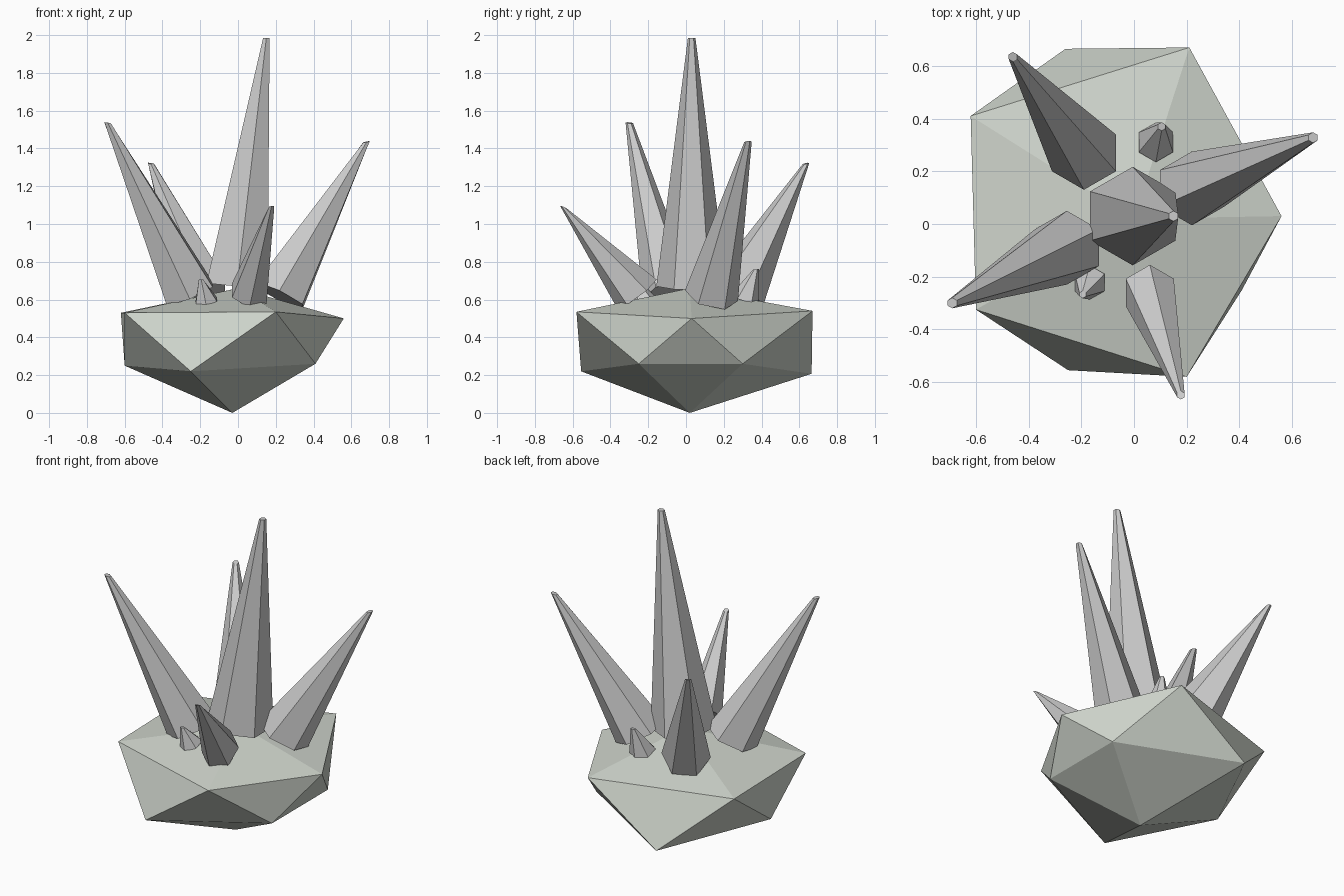
import bpy, bmesh, math
from mathutils import Vector

if "Cube" in bpy.data.objects:
    bpy.data.objects.remove(bpy.data.objects["Cube"])


def make_object(name, bm, color=None):
    bmesh.ops.recalc_face_normals(bm, faces=bm.faces)
    mesh = bpy.data.meshes.new(name)
    bm.to_mesh(mesh)
    bm.free()
    obj = bpy.data.objects.new(name, mesh)
    bpy.context.collection.objects.link(obj)
    if color:
        mat = bpy.data.materials.new(name + "_color")
        mat.diffuse_color = color
        mat.use_nodes = True
        mat.node_tree.nodes["Principled BSDF"].inputs["Base Color"].default_value = mat.diffuse_color
        mesh.materials.append(mat)
    return obj


def rock():
    # irregular 20-sided rock: two rings of five between two poles
    lower = [(-0.25, -0.555, 0.22), (0.41, -0.25, 0.26), (0.41, 0.30, 0.26),
             (-0.26, 0.665, 0.207), (-0.60, 0.02, 0.25)]
    upper = [(0.20, -0.58, 0.535), (0.56, 0.03, 0.50), (0.21, 0.67, 0.54),
             (-0.62, 0.41, 0.53), (-0.60, -0.325, 0.53)]
    bm = bmesh.new()
    lo = [bm.verts.new(p) for p in lower]
    up = [bm.verts.new(p) for p in upper]
    bottom = bm.verts.new((-0.03, 0.02, 0))
    top = bm.verts.new((0, 0.02, 0.66))
    for i in range(5):
        j = (i + 1) % 5
        bm.faces.new((bottom, lo[j], lo[i]))
        bm.faces.new((lo[i], lo[j], up[i]))
        bm.faces.new((lo[j], up[j], up[i]))
        bm.faces.new((top, up[i], up[j]))
    make_object("rock_base", bm, (0.62, 0.66, 0.60, 1))


def crystal(name, base, tip, r, r_tip=0.02):
    # leaning six-sided spike, foot square to its axis, small slanted tip
    base, tip = Vector(base), Vector(tip)
    axis = tip - base
    lean = Vector((axis.x, axis.y, 0)) / axis.z
    bm = bmesh.new()
    rings = []
    for center, rad, slope in ((base, r, -0.85), (tip, r_tip, 0.4)):
        ring = []
        for i in range(6):
            a = math.pi / 2 + i * math.pi / 3
            off = Vector((math.cos(a), math.sin(a), 0)) * rad
            off.z = slope * off.dot(lean)
            ring.append(bm.verts.new(center + off))
        rings.append(ring)
    foot, end = rings
    for i in range(6):
        j = (i + 1) % 6
        bm.faces.new((foot[i], foot[j], end[j], end[i]))
    bm.faces.new(foot[::-1])
    bm.faces.new(end)
    make_object(name, bm)


rock()
crystal("center_crystal", (-0.005, 0.03, 0.67), (0.15, 0.03, 1.985), 0.187)
crystal("left_crystal", (-0.255, -0.09, 0.63), (-0.69, -0.30, 1.535), 0.14)
crystal("front_crystal", (0.06, -0.26, 0.63), (0.178, -0.65, 1.09), 0.105, 0.016)
crystal("right_crystal", (0.22, 0.135, 0.62), (0.68, 0.328, 1.435), 0.14)
crystal("back_left_crystal", (-0.19, 0.27, 0.635), (-0.46, 0.635, 1.32), 0.14, 0.018)
crystal("small_back_crystal", (0.083, 0.31, 0.60), (0.105, 0.37, 0.76), 0.075, 0.016)
crystal("small_front_crystal", (-0.168, -0.222, 0.59), (-0.195, -0.268, 0.705), 0.065, 0.014)
